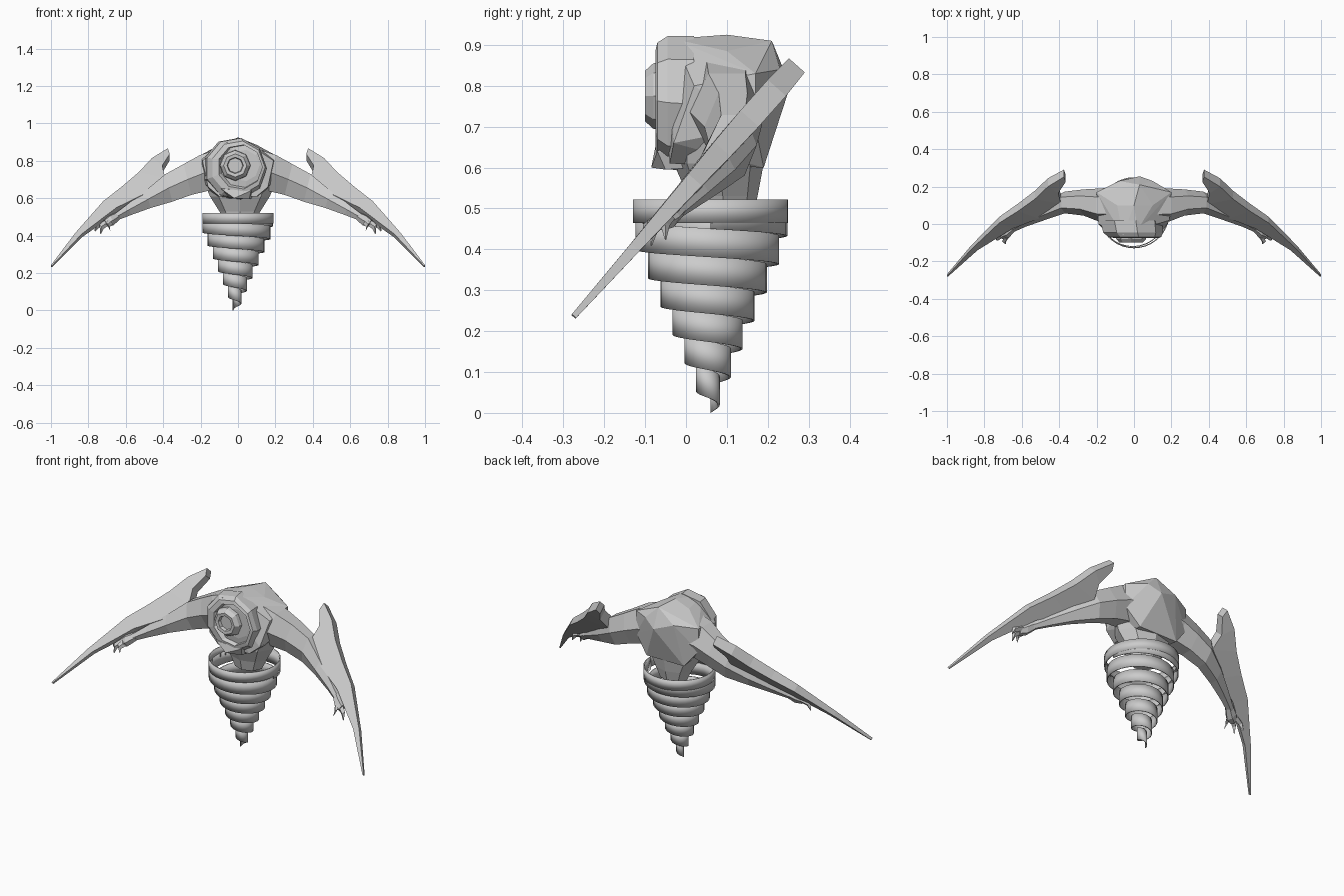
import bpy, bmesh
from math import cos, sin, pi
from mathutils import Vector

cube = bpy.data.objects.get("Cube")
if cube:
    bpy.data.objects.remove(cube, do_unlink=True)

stone = bpy.data.materials.new("plain grey")
stone.use_nodes = True
grey = (0.6, 0.6, 0.6, 1)
stone.diffuse_color = grey
stone.node_tree.nodes["Principled BSDF"].inputs["Base Color"].default_value = grey


def finish(name, bm, mirror=False, thickness=0):
    bmesh.ops.recalc_face_normals(bm, faces=bm.faces[:])
    mesh = bpy.data.meshes.new(name)
    bm.to_mesh(mesh)
    bm.free()
    mesh.materials.append(stone)
    ob = bpy.data.objects.new(name, mesh)
    bpy.context.scene.collection.objects.link(ob)
    if mirror:
        mod = ob.modifiers.new("mirror", 'MIRROR')
        mod.use_mirror_merge = False
    if thickness:
        mod = ob.modifiers.new("thickness", 'SOLIDIFY')
        mod.thickness = thickness
    return ob


def loft(name, rings, mirror=False, caps=True, closed=True, thickness=0):
    """Skin a list of equal point rings."""
    bm = bmesh.new()
    rows = [[bm.verts.new(p) for p in ring] for ring in rings]
    n = len(rows[0])
    for a, b in zip(rows, rows[1:]):
        for i in range(n if closed else n - 1):
            j = (i + 1) % n
            bm.faces.new((a[i], a[j], b[j], b[i]))
    if caps:
        bm.faces.new(rows[0])
        bm.faces.new(rows[-1])
    return finish(name, bm, mirror, thickness)


def ellipse(c, u, v, n):
    c, u, v = Vector(c), Vector(u), Vector(v)
    return [c + u * cos(2 * pi * i / n) + v * sin(2 * pi * i / n) for i in range(n)]


def hull(name, points):
    bm = bmesh.new()
    for p in points:
        bm.verts.new(p)
    res = bmesh.ops.convex_hull(bm, input=bm.verts[:])
    loose = [v for v in bm.verts if not v.link_faces]
    bmesh.ops.delete(bm, geom=loose, context='VERTS')
    return finish(name, bm)


# Drill: level top band, then one tapering helical ribbon
axis_y = 0.06
loft("top_band", [[(0.19 * cos(a), axis_y + 0.19 * sin(a), z)
                   for a in (2 * pi * i / 40 for i in range(40))]
                  for z in (0.465, 0.522)], caps=False, thickness=0.006)

turns, per_turn = 6.5, 32
steps = int(turns * per_turn)
ribbon = []
for i in range(steps + 1):
    t = i / steps
    a = 2 * pi * turns * t
    r = 0.19 * (1 - t) ** 1.05 + 0.016
    r = min(r, 0.188)
    z = 0.485 - 0.45 * t
    x = -0.012 * t
    half = 0.035
    ribbon.append([(x + r * cos(a), axis_y + r * sin(a), z + half),
                   (x + r * cos(a), axis_y + r * sin(a), z - half)])
drill = loft("drill_ribbon", ribbon, caps=False, closed=False, thickness=0.005)
for ob in (drill, bpy.data.objects["top_band"]):
    bpy.context.view_layer.objects.active = ob
    ob.select_set(True)
bpy.ops.object.shade_smooth_by_angle()

# Faceted torso with a humped, flat-topped back
hull("torso", [
    (-0.06, -0.06, 0.90), (0.02, -0.03, 0.915), (0.0, 0.10, 0.925), (0.03, 0.21, 0.91),
    (0.10, 0.10, 0.885), (-0.09, 0.10, 0.89), (0.10, 0.23, 0.84), (-0.08, 0.23, 0.84),
    (0.03, 0.255, 0.80), (0.20, 0.17, 0.83), (-0.20, 0.17, 0.83),
    (0.19, 0.02, 0.80), (-0.19, 0.0, 0.80), (0.20, 0.17, 0.70), (-0.20, 0.17, 0.70),
    (0.16, -0.03, 0.66), (-0.16, -0.03, 0.66), (0.10, -0.04, 0.61), (-0.10, -0.04, 0.61),
    (0.12, 0.19, 0.60), (-0.12, 0.19, 0.60)])

# Waist narrowing into the drill
loft("waist", [ellipse((0.01, y, z), (rx, 0, 0), (0, ry, 0), 8)
               for y, z, rx, ry in [(0.09, 0.47, 0.08, 0.07), (0.09, 0.53, 0.11, 0.085),
                                    (0.08, 0.61, 0.16, 0.11), (0.09, 0.68, 0.19, 0.12)]])

# Round mask with stepped rims and a central eye
loft("face_mask", [ellipse((-0.02 + 0.01 * k, y, 0.755 + 0.004 * k), (r, 0, 0), (0, 0, r), 9)
                   for k, (r, y) in enumerate([(0.17, 0.02), (0.165, -0.045), (0.145, -0.07),
                                               (0.12, -0.075), (0.115, -0.055), (0.085, -0.06)])])
loft("eye_rim", [ellipse((-0.015, y, 0.775), (r, 0, 0), (0, 0, r), 8)
                 for r, y in [(0.085, -0.04), (0.08, -0.08), (0.062, -0.1),
                              (0.044, -0.098), (0.04, -0.08)]])
hull("chin", [(-0.09, -0.075, 0.65), (0.07, -0.07, 0.64), (-0.02, -0.085, 0.60),
              (0.06, -0.05, 0.595), (-0.07, 0.02, 0.60), (0.08, 0.02, 0.60),
              (-0.10, 0.0, 0.68), (0.09, 0.0, 0.68)])

# Arms sweep outward, then forward to the hands
arm_path = [((0.08, 0.10, 0.75), 0.10, 0.13), ((0.18, 0.10, 0.735), 0.09, 0.11),
            ((0.27, 0.115, 0.70), 0.07, 0.095), ((0.37, 0.115, 0.655), 0.058, 0.085),
            ((0.48, 0.07, 0.595), 0.05, 0.055), ((0.58, 0.02, 0.54), 0.035, 0.035),
            ((0.66, -0.025, 0.495), 0.025, 0.02)]
loft("arms", [ellipse(c, (0, ry, 0), (0.25 * rz, 0, rz), 6) for c, ry, rz in arm_path],
     mirror=True)

# Hands: a small palm and three claws
loft("palms", [ellipse(c, (0.3 * r, r, 0), (0.3 * r, 0, r), 6)
               for c, r in [((0.64, -0.015, 0.505), 0.022), ((0.68, -0.045, 0.48), 0.03),
                            ((0.71, -0.06, 0.465), 0.02)]], mirror=True)
for k, (root, tip) in enumerate([((0.68, -0.07, 0.475), (0.685, -0.105, 0.43)),
                                 ((0.70, -0.06, 0.47), (0.735, -0.085, 0.41)),
                                 ((0.71, -0.04, 0.475), (0.765, -0.05, 0.425))]):
    root, tip = Vector(root), Vector(tip)
    mid = root.lerp(tip, 0.5) + Vector((0.012, -0.006, 0.008))
    loft(f"claws_{k + 1}", [ellipse(c, (r, 0, r), (0, r, 0), 4)
                            for c, r in [(root, 0.013), (mid, 0.011), (tip, 0.002)]],
         mirror=True)

# Scythe blades lie in one slanted plane: outer edge, inner edge, half thickness
normal = Vector((0, 0.747, -0.664))


def on_plane(x, z):
    return Vector((x, (z - 0.545) / 1.125, z))


rings = []
for outer, inner, h in [((0.375, 0.85), (0.365, 0.82), 0.026), ((0.46, 0.795), (0.405, 0.755), 0.03),
                        ((0.53, 0.72), (0.39, 0.69), 0.03), ((0.62, 0.645), (0.51, 0.60), 0.027),
                        ((0.72, 0.57), (0.65, 0.535), 0.022), ((0.87, 0.405), (0.835, 0.40), 0.014),
                        ((1.0, 0.237), (0.994, 0.235), 0.007)]:
    a, b = on_plane(*outer), on_plane(*inner)
    rings.append([a + normal * h, a - normal * h, b - normal * h, b + normal * h])
loft("scythe_blades", rings, mirror=True)
